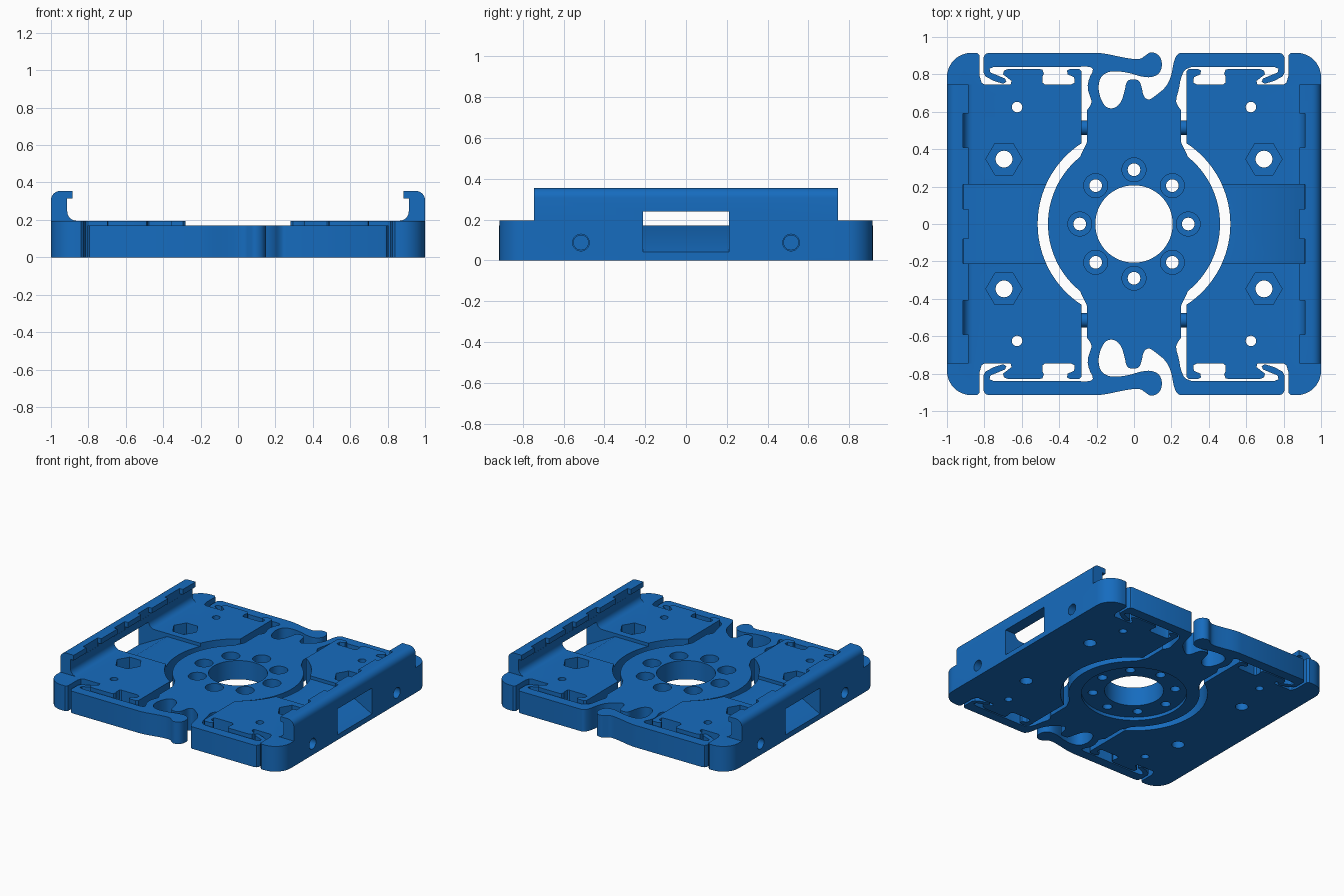
import bpy, bmesh
from math import sin, cos, radians, pi

if "Cube" in bpy.data.objects:
    bpy.data.objects.remove(bpy.data.objects["Cube"])

blue = bpy.data.materials.new("blue")
blue.diffuse_color = (0.008, 0.15, 0.52, 1)
blue.use_nodes = True
blue.node_tree.nodes["Principled BSDF"].inputs["Base Color"].default_value = blue.diffuse_color


def prism(name, pts, a, b, axis="z"):
    """Extrude a 2D outline from a to b along an axis."""
    place = {"z": lambda u, v, w: (u, v, w),
             "y": lambda u, v, w: (u, w, v),
             "x": lambda u, v, w: (w, u, v)}[axis]
    bm = bmesh.new()
    lo = [bm.verts.new(place(u, v, a)) for u, v in pts]
    hi = [bm.verts.new(place(u, v, b)) for u, v in pts]
    bm.faces.new(lo)
    bm.faces.new(hi)
    n = len(pts)
    for i in range(n):
        j = (i + 1) % n
        bm.faces.new((lo[i], lo[j], hi[j], hi[i]))
    bmesh.ops.recalc_face_normals(bm, faces=bm.faces)
    me = bpy.data.meshes.new(name)
    bm.to_mesh(me)
    bm.free()
    ob = bpy.data.objects.new(name, me)
    bpy.context.collection.objects.link(ob)
    me.materials.append(blue)
    return ob


def arc(cx, cy, r, a0, a1, n):
    return [(cx + r * cos(radians(a0 + (a1 - a0) * i / n)),
             cy + r * sin(radians(a0 + (a1 - a0) * i / n))) for i in range(n + 1)]


def circle(cx, cy, r, n=32):
    return arc(cx, cy, r, 0, 360, n)[:-1]


def rect(x0, x1, y0, y1):
    return [(x0, y0), (x1, y0), (x1, y1), (x0, y1)]


def flip(pts):
    return [(-x, y) for x, y in pts]


def both_halves(pts):
    """Add the y-mirrored half; the first and last points lie on y = 0."""
    return pts + [(x, -y) for x, y in pts[-2:0:-1]]


def soften(pts):
    """Round an open curve by corner cutting."""
    out = [pts[0]]
    for (x0, y0), (x1, y1) in zip(pts, pts[1:]):
        out += [(.75 * x0 + .25 * x1, .75 * y0 + .25 * y1),
                (.25 * x0 + .75 * x1, .25 * y0 + .75 * y1)]
    return out + [pts[-1]]


def boolean(ob, other, op="DIFFERENCE"):
    m = ob.modifiers.new("bool", "BOOLEAN")
    m.operation, m.solver, m.object = op, "EXACT", other
    bpy.context.view_layer.objects.active = ob
    bpy.ops.object.modifier_apply(modifier=m.name)
    bpy.data.objects.remove(other)


def cut(ob, pts, a, b, axis="z"):
    boolean(ob, prism("cutter", pts, a, b, axis))


def smooth(ob):
    bpy.ops.object.select_all(action="DESELECT")
    ob.select_set(True)
    bpy.context.view_layer.objects.active = ob
    bpy.ops.object.shade_smooth_by_angle(angle=radians(30))


# Side block outline with rounded corner column and latch tabs
block_half = ([(1, 0)] + arc(.87, .785, .13, 0, 90, 10)
    + [(.84, .915), (.825, .9), (.825, .79), (.815, .755), (.80, .745), (.66, .745)]
    + [(.655, .765), (.70, .80), (.695, .82), (.67, .83), (.51, .83), (.49, .825),
       (.482, .805), (.49, .785), (.488, .755), (.475, .745), (.34, .745), (.318, .755),
       (.32, .785), (.355, .80), (.358, .82), (.34, .83), (.295, .83), (.28, .815)]
    + arc(0, 0, .515, 57.06, 0, 20))

# Rail cross-section: fillet at the foot, hooked lip at the top
rail_profile = ([(1, .195), (1, .305)] + arc(.95, .305, .05, 0, 90, 6)[1:]
    + [(.885, .355), (.885, .315), (.913, .315)]
    + arc(.863, .245, .05, 0, -90, 6))
window = [(.3, .17), (.755, .17), (1.1, -.013), (1.1, .24), (.3, .24)]

for side, s in (("right", 1), ("left", -1)):
    def m(pts):
        return pts if s == 1 else flip(pts)
    block = prism(side + "_block", m(both_halves(block_half)), 0, .195)
    rail = prism("rail", m(rail_profile), -.745, .745, "y")
    for t in (-1, 1):
        for y0, y1 in ((.41, .59), (.08, .21)):
            cut(rail, m(rect(.80, .914, *sorted((t * y0, t * y1)))), .29, .40)
    boolean(block, rail, "UNION")
    # Middle channel with ramp and rail window
    cut(block, m(window), -.21, .21, "y")
    for t in (-1, 1):
        # Hex nut pocket, bolt hole, small screw hole, pin bore
        cut(block, m(circle(.695, t * .347, .097, 6)), .11, .3)
        cut(block, m(circle(.695, t * .347, .045)), -.1, .3)
        cut(block, m(circle(.625, t * .625, .028, 20)), -.1, .3)
        cut(block, circle(t * .515, .087, .041, 24), *sorted((s * .2, s * 1.1)), "x")
        pin = prism(side + "_pin", circle(t * .515, .087, .038, 24),
                    *sorted((s * .22, s * .94)), "x")
        smooth(pin)
    smooth(block)

# Hooked end of a spring arm, from its inner edge round to its outer edge
hook = [(.31, .84), (.75, .84), (.772, .83), (.768, .81), (.69, .778), (.682, .76),
        (.70, .75), (.75, .765), (.795, .79), (.805, .81), (.805, .89), (.795, .908), (.78, .915)]
leaf = [(.25, .61), (.235, .63), (.222, .66), (.24, .72), (.25, .78), (.27, .825), (.31, .84)]
left_leaf = [(-.31, .84), (-.235, .842), (-.215, .825), (-.24, .78), (-.25, .73),
             (-.235, .68), (-.225, .655), (-.235, .63), (-.25, .61)]
# Wavy contour between the two arms
wave = [(.27, .915), (.235, .915), (.212, .87), (.20, .79), (.17, .73), (.12, .69), (.08, .66),
        (.05, .68), (.04, .74), (.025, .77), (-.01, .775), (-.04, .765), (-.05, .71),
        (-.07, .645), (-.11, .615), (-.155, .625), (-.183, .68), (-.192, .74), (-.175, .795),
        (-.12, .82), (-.03, .81), (.04, .787), (.10, .783), (.142, .81), (.152, .86),
        (.135, .905), (.09, .922), (.06, .90), (.03, .878), (-.05, .888), (-.17, .915), (-.25, .915)]
right_arc = arc(0, 0, .46, 0, 51, 18)
centre_half = (right_arc + [(.25, .44)] + soften(leaf)[:-1] + hook
    + soften(soften(wave)) + flip(hook[::-1]) + soften(left_leaf)[1:]
    + [(-.25, .44)] + flip(right_arc[::-1]))
# Close the seam exactly on y = 0
centre_half[0], centre_half[-1] = (.46, 0), (-.46, 0)
centre = prism("centre_plate_with_springs", both_halves(centre_half), 0, .17)

# Central bore, shallow underside recess and ring of counterbored holes
cut(centre, circle(0, 0, .207, 64), -.1, .3)
cut(centre, circle(0, 0, .37, 64), -.1, .025)
for i in range(8):
    x, y = .29 * cos(i * pi / 4), .29 * sin(i * pi / 4)
    cut(centre, circle(x, y, .064), .09, .3)
    cut(centre, circle(x, y, .034, 24), -.1, .3)
smooth(centre)
